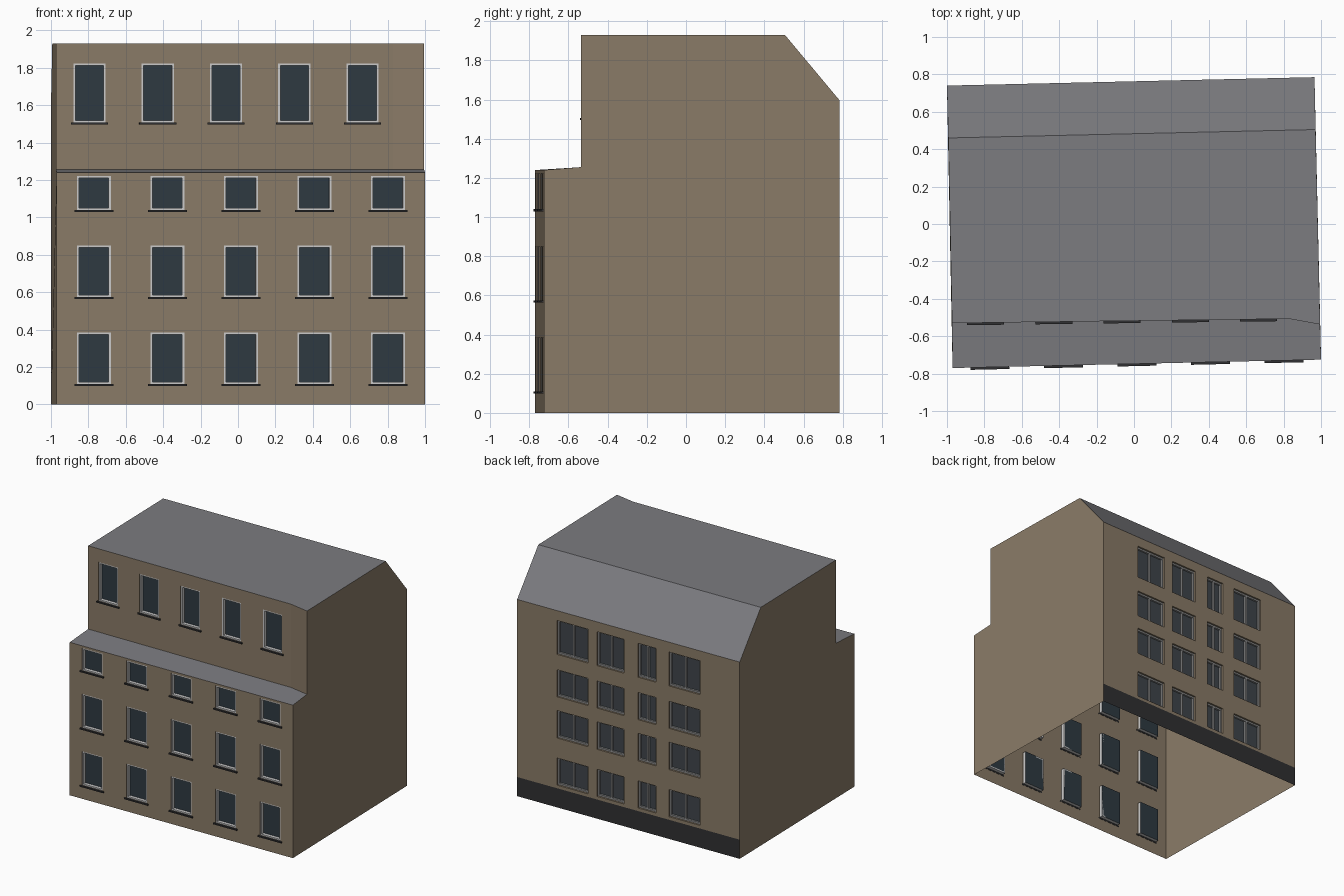
import bpy, bmesh
from mathutils import Vector

if "Cube" in bpy.data.objects:
    bpy.data.objects.remove(bpy.data.objects["Cube"])

def material(name, rgb):
    m = bpy.data.materials.new(name)
    m.diffuse_color = (*rgb, 1)
    m.use_nodes = True
    m.node_tree.nodes["Principled BSDF"].inputs["Base Color"].default_value = m.diffuse_color
    return m

WALL = material("render_brown", (0.255, 0.198, 0.136))
ROOF = material("roof_grey", (0.2, 0.2, 0.215))
GLASS = material("dark_glass", (0.028, 0.042, 0.054))
GLASS_BACK = material("grey_glass", (0.05, 0.06, 0.07))
WHITE = material("white_frame", (0.65, 0.65, 0.62))
GREY = material("grey_frame", (0.3, 0.3, 0.3))
DARK = material("dark_stone", (0.03, 0.03, 0.032))

def face(bm, pts, out):
    """Add a polygon whose normal points along 'out'."""
    f = bm.faces.new([bm.verts.new(p) for p in pts])
    f.normal_update()
    if f.normal.dot(Vector(out)) < 0:
        f.normal_flip()

def box(bm, at, x0, x1, d0, d1, z0, z1):
    """Box in wall coordinates: along x, depth into the wall, height."""
    v = [bm.verts.new(at(x, d, z)) for x in (x0, x1) for d in (d0, d1) for z in (z0, z1)]
    fs = [bm.faces.new([v[i] for i in q]) for q in
          ((0, 1, 3, 2), (4, 6, 7, 5), (0, 4, 5, 1), (2, 3, 7, 6), (0, 2, 6, 4), (1, 5, 7, 3))]
    bmesh.ops.recalc_face_normals(bm, faces=fs)

def finish(bm, name, mat):
    bmesh.ops.remove_doubles(bm, verts=bm.verts, dist=1e-5)
    me = bpy.data.meshes.new(name)
    bm.to_mesh(me)
    bm.free()
    me.materials.append(mat)
    bpy.context.collection.objects.link(bpy.data.objects.new(name, me))

def window_wall(name, a, b, z0, z1, cols, rows, front, lip, depth, fw):
    """Wall from a to b with a grid of framed windows."""
    a, b = Vector((*a, 0)), Vector((*b, 0))
    n = Vector((b.y - a.y, a.x - b.x, 0)).normalized() * (1 if front else -1)

    def at(x, d, z):
        p = a.lerp(b, (x - a.x) / (b.x - a.x)) - n * d
        return Vector((p.x, p.y, z))

    wall, glass, frame, sill = (bmesh.new() for _ in range(4))
    xs = sorted([a.x, b.x] + [x for c in cols for x in c])
    zs = sorted([z0, z1] + [z for r in rows for z in r])
    for p, q in zip(xs, xs[1:]):
        for r, s in zip(zs, zs[1:]):
            if (p, q) not in cols or (r, s) not in rows:
                face(wall, [at(p, 0, r), at(q, 0, r), at(q, 0, s), at(p, 0, s)], n)
                continue
            # reveals around the opening
            for (x, z), (X, Z), o in (((p, r), (p, s), (1, 0, 0)), ((q, r), (q, s), (-1, 0, 0)),
                                      ((p, r), (q, r), (0, 0, 1)), ((p, s), (q, s), (0, 0, -1))):
                face(wall, [at(x, 0, z), at(X, 0, Z), at(X, lip, Z), at(x, lip, z)], o)
            face(glass, [at(p, depth, r), at(q, depth, r), at(q, depth, s), at(p, depth, s)], n)
            # frame bars
            box(frame, at, p, p + fw, lip, depth, r, s)
            box(frame, at, q - fw, q, lip, depth, r, s)
            box(frame, at, p + fw, q - fw, lip, depth, r, r + fw)
            box(frame, at, p + fw, q - fw, lip, depth, s - fw, s)
            if front:
                box(sill, at, p - .013, q + .013, -.012, .002, r - .011, r)
            else:
                m = (p + q) / 2
                box(frame, at, m - fw / 2, m + fw / 2, lip, depth, r + fw, s - fw)
    finish(wall, name + "_wall", WALL)
    finish(glass, name + "_glass", GLASS if front else GLASS_BACK)
    finish(frame, name + "_window_frames", WHITE if front else GREY)
    if front:
        finish(sill, name + "_sills", DARK)
    else:
        sill.free()

# Footprint corners and set-back upper front line
FL, FR, BR, BL = (-.97, -.77), (1, -.725), (.965, .785), (-1, .74)
UL, UB, UR = (-.973, -.53), (.83, -.507), (.995, -.537)
RL, RR = (-.993, .46), (.971, .505)
LEDGE, STEP, TOP, EAVE, PLINTH = 1.24, 1.255, 1.93, 1.595, .155

# Windowed walls
window_wall("lower_front", FL, FR, 0, LEDGE,
            [(-.862 + .393 * i, -.68 + .393 * i) for i in range(5)],
            [(.11, .385), (.575, .85), (1.04, 1.222)], True, .004, .03, .011)
window_wall("upper_front", UL, UB, STEP, TOP,
            [(-.88 + .365 * i, -.708 + .365 * i) for i in range(5)],
            [(1.507, 1.822)], True, .004, .03, .011)
window_wall("back", BL, BR, PLINTH, EAVE,
            [(-.648, -.375), (-.26, -.1), (.022, .26), (.34, .613)],
            [(.18, .4), (.562, .785), (.896, 1.116), (1.24, 1.515)], False, .015, .03, .013)

# Plain side walls and the angled end of the upper front
bm = bmesh.new()
for f, u, r, b, o in ((FL, UL, RL, BL, (-1, 0, 0)), (FR, UR, RR, BR, (1, 0, 0))):
    face(bm, [(*f, 0), (*f, LEDGE), (*u, STEP), (*u, TOP), (*r, TOP), (*b, EAVE), (*b, 0)], o)
face(bm, [(*UB, STEP), (*UR, STEP), (*UR, TOP), (*UB, TOP)], (0, -1, 0))
finish(bm, "side_walls", WALL)

# Flat roof, rear slope and front ledge
bm = bmesh.new()
face(bm, [(*p, TOP) for p in (UL, UB, UR, RR, RL)], (0, 0, 1))
face(bm, [(*RL, TOP), (*RR, TOP), (*BR, EAVE), (*BL, EAVE)], (0, 0, 1))
face(bm, [(*FL, LEDGE), (*FR, LEDGE), (*UR, STEP), (*UB, STEP), (*UL, STEP)], (0, 0, 1))
finish(bm, "roof", ROOF)

# Dark band at the foot of the back wall
bm = bmesh.new()
face(bm, [(*BL, 0), (*BR, 0), (*BR, PLINTH), (*BL, PLINTH)], (0, 1, 0))
finish(bm, "back_plinth", DARK)
